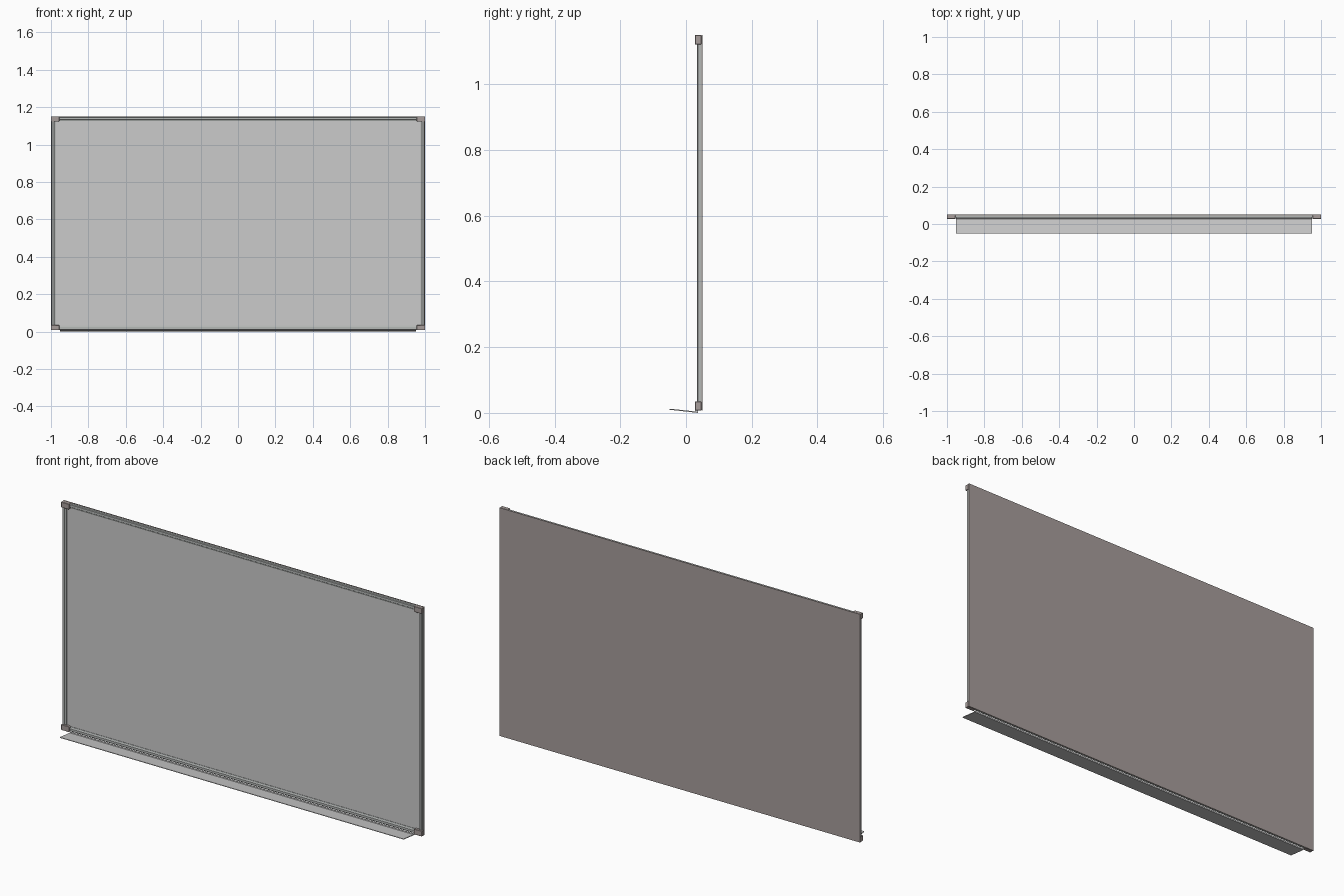
import bpy, bmesh

if "Cube" in bpy.data.objects:
    bpy.data.objects.remove(bpy.data.objects["Cube"])

X, Z0, Z1 = 1.0, 0.007, 1.15      # outer limits of the framed board
ZC = (Z0 + Z1) / 2


def material(name, rgb):
    m = bpy.data.materials.new(name)
    m.diffuse_color = (*rgb, 1)
    m.use_nodes = True
    m.node_tree.nodes["Principled BSDF"].inputs["Base Color"].default_value = m.diffuse_color
    return m


def finish(name, bm, mat=None):
    bmesh.ops.recalc_face_normals(bm, faces=bm.faces)
    me = bpy.data.meshes.new(name)
    bm.to_mesh(me)
    bm.free()
    ob = bpy.data.objects.new(name, me)
    bpy.context.collection.objects.link(ob)
    if mat:
        me.materials.append(mat)
    return ob


def box(name, x0, x1, y0, y1, z0, z1, mat=None):
    bm = bmesh.new()
    bmesh.ops.create_cube(bm, size=1)
    for v in bm.verts:
        v.co = (x0 if v.co.x < 0 else x1, y0 if v.co.y < 0 else y1, z0 if v.co.z < 0 else z1)
    return finish(name, bm, mat)


def prism(name, bottom, top, mat=None):
    """Closed solid between two matching outlines."""
    bm = bmesh.new()
    a = [bm.verts.new(p) for p in bottom]
    b = [bm.verts.new(p) for p in top]
    n = len(a)
    bm.faces.new(a)
    bm.faces.new(b)
    for i in range(n):
        j = (i + 1) % n
        bm.faces.new((a[i], a[j], b[j], b[i]))
    return finish(name, bm, mat)


brown = material("brown_plastic", (0.39, 0.34, 0.33))
metal = material("frame_metal", (0.46, 0.48, 0.47))

# backing sheet and writing surface
box("backing_panel", -X, X, 0.0465, 0.05, Z0, Z1, brown)
box("writing_surface", -X + 0.01, X - 0.01, 0.04, 0.0465, Z0 + 0.01, Z1 - 0.01)

# frame rails: (inset from edge, y) profile, mitred at the corners
profile = [(0.002, 0.0465), (0.002, 0.036), (0.005, 0.0335), (0.016, 0.0335),
           (0.018, 0.036), (0.024, 0.038), (0.024, 0.0465)]


def rail_end(sx, sz):
    return [(sx * (X - d), y, ZC + sz * (Z1 - ZC - d)) for d, y in profile]


corners = [(-1, -1), (1, -1), (1, 1), (-1, 1)]
for i, name in enumerate(("bottom_rail", "right_rail", "top_rail", "left_rail")):
    prism(name, rail_end(*corners[i]), rail_end(*corners[(i + 1) % 4]), metal)

# corner caps: (inset in x, inset in z) outline with softened front edges
outline = [(0, 0), (0.045, 0), (0.045, 0.024), (0.041, 0.028), (0, 0.028)]
for sx, sz in corners:
    back, front = [[(sx * (X - dx), y, ZC + sz * (Z1 - ZC - dz)) for dx, dz in outline]
                   for y in (0.0465, 0.0268)]
    cap = prism("corner_cap", back, front, brown)
    bev = cap.modifiers.new("soft_edges", "BEVEL")
    bev.width = 0.0015
    bev.segments = 1

# pen tray: thin sloping sheet with a small front lip, tucked under the bottom rail
tray = [(-0.05, 0.0125), (-0.05, 0.0095), (0.036, 0.0), (0.036, 0.007), (0.030, 0.007),
        (0.028, 0.0045), (-0.047, 0.0125)]
prism("pen_tray", [(-0.953, y, z) for y, z in tray], [(0.953, y, z) for y, z in tray])
